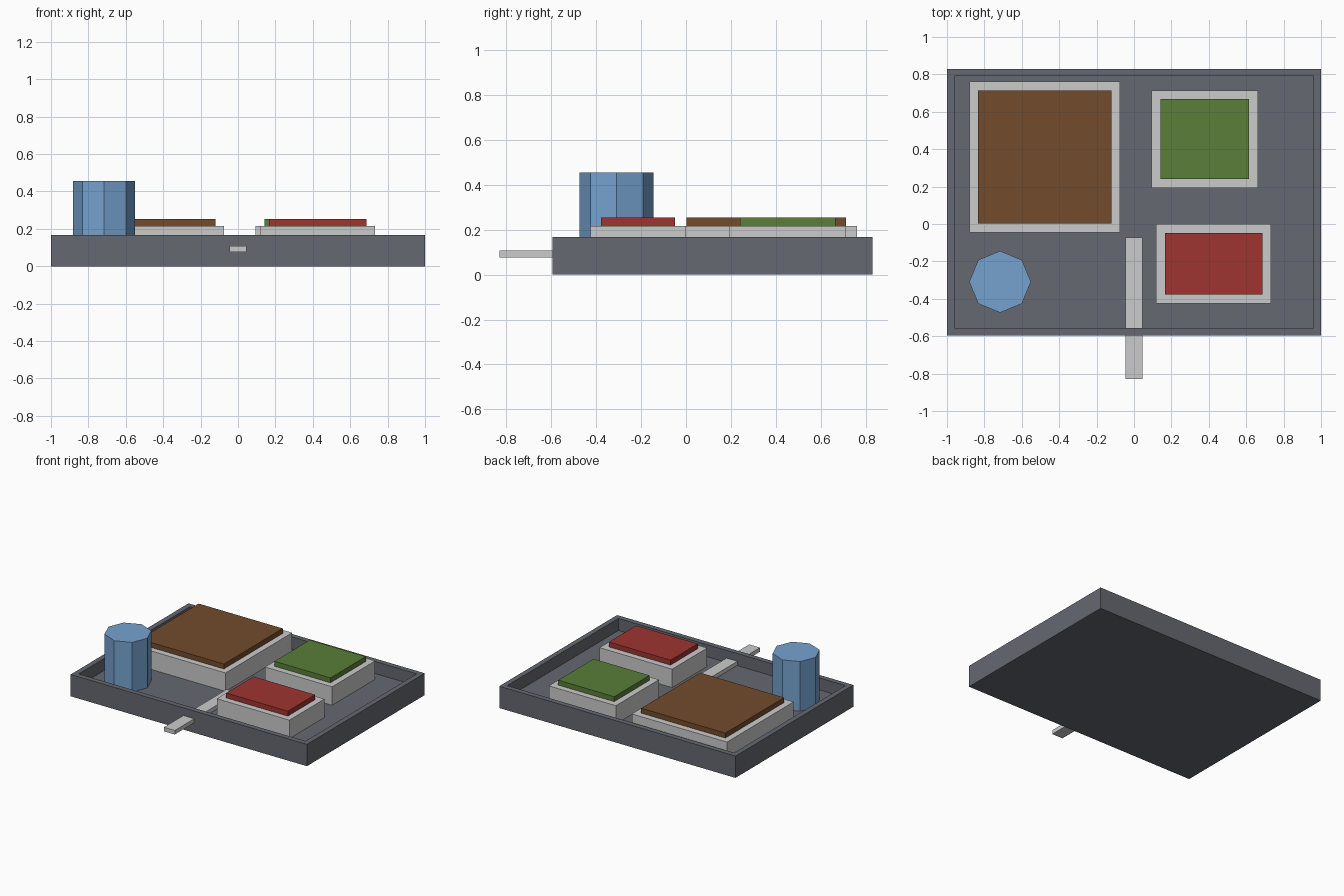
import bpy, bmesh, math

if "Cube" in bpy.data.objects:
    bpy.data.objects.remove(bpy.data.objects["Cube"])

FLOOR = 0.075


def material(name, rgb):
    m = bpy.data.materials.new(name)
    m.diffuse_color = (*rgb, 1)
    m.use_nodes = True
    m.node_tree.nodes["Principled BSDF"].inputs["Base Color"].default_value = m.diffuse_color
    return m


def finish(name, bm, mat=None):
    bmesh.ops.recalc_face_normals(bm, faces=bm.faces)
    me = bpy.data.meshes.new(name)
    bm.to_mesh(me)
    bm.free()
    ob = bpy.data.objects.new(name, me)
    bpy.context.collection.objects.link(ob)
    if mat:
        me.materials.append(mat)
    return ob


def box_mesh(x0, x1, y0, y1, z0, z1):
    bm = bmesh.new()
    bmesh.ops.create_cube(bm, size=1)
    for v in bm.verts:
        v.co.x = x1 if v.co.x > 0 else x0
        v.co.y = y1 if v.co.y > 0 else y0
        v.co.z = z1 if v.co.z > 0 else z0
    return bm


slate = material("slate", (0.13, 0.14, 0.165))
brown = material("brown", (0.17, 0.07, 0.025))
green = material("green", (0.10, 0.21, 0.04))
red = material("red", (0.34, 0.035, 0.03))
blue = material("blue", (0.18, 0.36, 0.62))

# Tray: box with its top inset and pushed down to the floor
bm = box_mesh(-1, 1, -0.595, 0.83, 0, 0.167)
bm.normal_update()
top = max(bm.faces, key=lambda f: f.calc_center_median().z)
bmesh.ops.inset_region(bm, faces=[top], thickness=0.056)
inner = bmesh.ops.extrude_face_region(bm, geom=[top])["geom"]
for v in (g for g in inner if isinstance(g, bmesh.types.BMVert)):
    v.co.z = FLOOR
if top.is_valid:
    bmesh.ops.delete(bm, geom=[top], context='FACES_ONLY')
finish("tray", bm, slate)

# Dishes: pale plinth with a smaller coloured slab on top
RIM = 0.047
for name, mat, x0, x1, y0, y1 in (
    ("brown", brown, -0.88, -0.074, -0.045, 0.761),
    ("green", green, 0.094, 0.662, 0.193, 0.714),
    ("red", red, 0.118, 0.733, -0.425, -0.001),
):
    finish(name + "_dish", box_mesh(x0, x1, y0, y1, FLOOR, 0.216))
    finish(name + "_food",
           box_mesh(x0 + RIM, x1 - RIM, y0 + RIM, y1 - RIM, 0.216, 0.254), mat)

# Eight-sided cup
bm = bmesh.new()
bmesh.ops.create_cone(bm, cap_ends=True, segments=8, radius1=0.165,
                      radius2=0.165, depth=0.455 - FLOOR)
cup = finish("cup", bm, blue)
cup.location = (-0.716, -0.309, (0.455 + FLOOR) / 2)

# Flat utensil running out through the front wall
finish("utensil", box_mesh(-0.046, 0.046, -0.83, -0.071, 0.077, 0.108))
